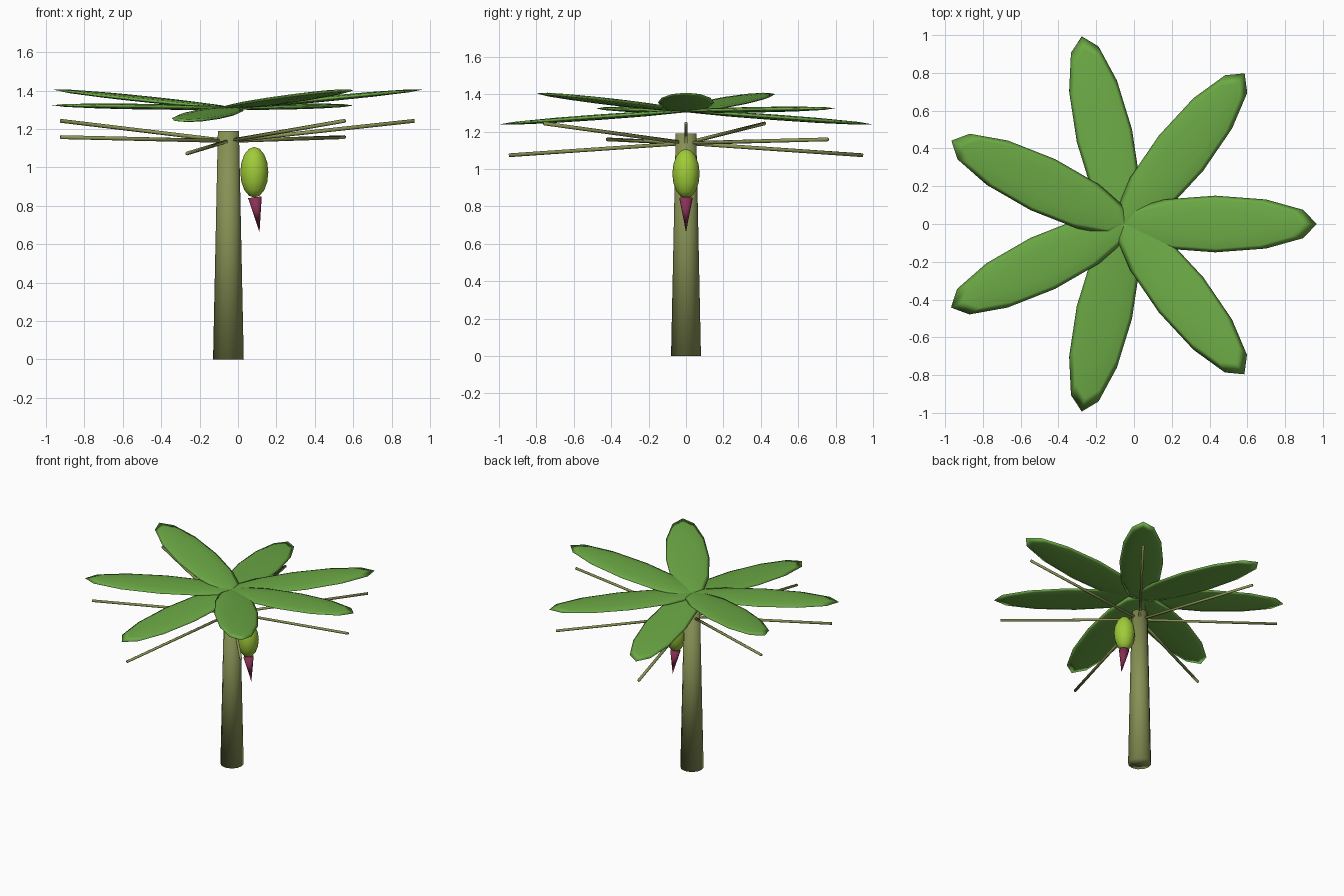
import bpy
from math import cos, sin, atan, pi
from mathutils import Vector, Matrix

if "Cube" in bpy.data.objects:
    bpy.data.objects.remove(bpy.data.objects["Cube"])

AXIS_X = -0.05  # trunk axis


def material(name, rgb):
    m = bpy.data.materials.new(name)
    m.diffuse_color = (*rgb, 1)
    m.use_nodes = True
    m.node_tree.nodes["Principled BSDF"].inputs["Base Color"].default_value = m.diffuse_color
    return m


STEM = material("stem_green", (0.24, 0.28, 0.09))
STALK = material("stalk_green", (0.26, 0.30, 0.09))
LEAF = material("leaf_green", (0.15, 0.40, 0.06))
FRUIT = material("fruit_green", (0.35, 0.60, 0.04))
FLOWER = material("flower_purple", (0.25, 0.03, 0.09))


def finish(name, mat):
    ob = bpy.context.object
    ob.name = name
    ob.data.materials.append(mat)
    bpy.ops.object.shade_smooth()
    return ob


def taper(name, start, end, r1, r2, sides, mat):
    """Cone or cylinder running from start to end."""
    start, end = Vector(start), Vector(end)
    d = end - start
    bpy.ops.mesh.primitive_cone_add(
        vertices=sides, radius1=r1, radius2=r2, depth=d.length,
        location=(start + end) / 2,
        rotation=d.to_track_quat('Z', 'Y').to_euler())
    return finish(name, mat)


def ellipsoid(name, segments, rings, matrix, size, mat):
    bpy.ops.mesh.primitive_uv_sphere_add(segments=segments, ring_count=rings, radius=1)
    ob = finish(name, mat)
    ob.data.transform(Matrix.Diagonal((*size, 1)))
    ob.matrix_world = matrix
    return ob


# Trunk
taper("trunk", (AXIS_X, 0, 0), (AXIS_X, 0, 1.19), 0.08, 0.055, 12, STEM)

# Crown: seven leaves with stalks, three repeating slopes
for i in range(7):
    a = i * 2 * pi / 7
    slope = (0.095, 0.014, -0.07)[i % 3]
    out = Vector((cos(a), sin(a), 0))
    base = Vector((AXIS_X, 0, 0))
    centre = base + out * 0.48 + Vector((0, 0, 1.31 + 0.48 * slope))
    pose = (Matrix.Translation(centre) @ Matrix.Rotation(a, 4, 'Z')
            @ Matrix.Rotation(-atan(slope), 4, 'Y'))
    ellipsoid(f"leaf_{i + 1}", 12, 6, pose, (0.54, 0.15, 0.015), LEAF)

    rise = (0.105, 0.020, -0.065)[i % 3]
    taper(f"leaf_stalk_{i + 1}", base + Vector((0, 0, 1.138)),
          base + out * 0.97 + Vector((0, 0, 1.138 + rise)), 0.01, 0.01, 6, STALK)

# Hanging fruit bunch and flower bud
ellipsoid("fruit_bunch", 12, 8, Matrix.Translation((0.085, 0, 0.975)),
          (0.073, 0.073, 0.132), FRUIT)
taper("flower_bud", (0.088, 0, 0.845), (0.112, 0, 0.662), 0.036, 0, 8, FLOWER)
